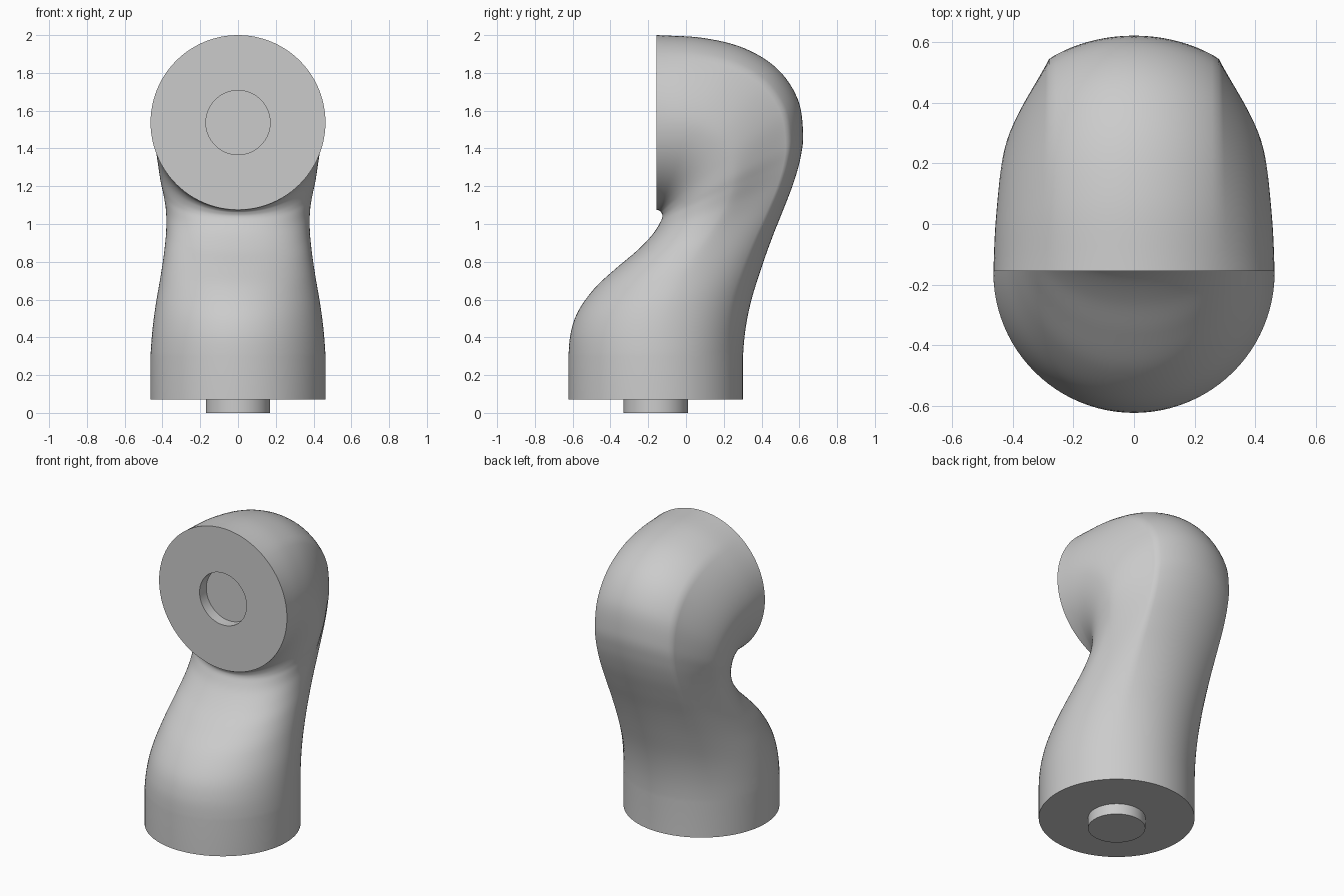
import bpy, bmesh
from math import sin, cos, pi, radians
from mathutils import Vector

cube = bpy.data.objects.get("Cube")
if cube:
    bpy.data.objects.remove(cube, do_unlink=True)

RADIUS = 0.463       # both joint faces
PIN = 0.17           # pin and socket
BASE_Y = -0.16       # axis of the base joint
FACE_Y = -0.155      # plane of the upper joint face
SEGMENTS = 96
STEPS = 6            # rings between neighbouring stations
CREASE = radians(37)

grey = bpy.data.materials.new("plain grey")
grey.use_nodes = True
colour = (0.6, 0.6, 0.6, 1)
grey.diffuse_color = colour
grey.node_tree.nodes["Principled BSDF"].inputs["Base Color"].default_value = colour

# Stations: inner curve y, z; outer curve y, z; half width
stations = [Vector(s) for s in (
    (-.622, .30, .302, .30, .463),
    (-.61, .425, .316, .45, .453),
    (-.57, .54, .347, .60, .436),
    (-.482, .662, .40, .77, .411),
    (-.365, .77, .457, .93, .391),
    (-.258, .86, .517, 1.08, .38),
    (-.177, .945, .57, 1.22, .382),
    (-.136, 1.01, .606, 1.35, .397),
    (-.125, 1.04, .62, 1.48, .413),
    (-.13, 1.06, .592, 1.66, .427),
    (-.137, 1.068, .485, 1.82, .439),
    (-.143, 1.072, .31, 1.93, .449),
    (-.149, 1.074, .09, 1.985, .458),
    (-.155, 1.075, -.155, 2.0, .463))]


def spline(points):
    """Smooth run of stations through the given ones."""
    before = points[0].copy()
    before[1] -= .12
    before[3] -= .15
    pts = [before] + points + [2 * points[-1] - points[-2]]
    run = []
    for a, b, c, d in zip(pts, pts[1:], pts[2:], pts[3:]):
        for i in range(STEPS):
            t = i / STEPS
            run.append(b + (c - a) * (t / 2)
                       + (2 * a - 5 * b + 4 * c - d) * (t * t / 2)
                       + (3 * b - a - 3 * c + d) * (t ** 3 / 2))
    return run + [points[-1]]


def section(station, along):
    """Round back band, creased and narrowed sides, squarer waist front."""
    inner = Vector((0, station[0], station[1]))
    outer = Vector((0, station[2], station[3]))
    width = min(station[4], RADIUS)
    centre, half = (inner + outer) / 2, (outer - inner) / 2
    narrow = width / RADIUS
    power = 1 / (1 + 0.12 * sin(pi * along) ** 4)
    pinch = 0.19 * max(0, sin(pi * along ** 1.4))
    ring = []
    for i in range(SEGMENTS):
        angle = 2 * pi * i / SEGMENTS
        turn = min(angle, 2 * pi - angle)
        side = 1 if angle <= pi else -1
        if turn <= pi / 2:
            t = min(1, max(0, (turn - CREASE) / (pi / 2 - CREASE)))
            x = RADIUS * sin(turn) * (1 + (narrow - 1) * sin(t * pi / 2))
            x -= pinch * t * (1 - t) ** 1.6
            depth = cos(turn)
        else:
            x = width * max(0, sin(turn)) ** power
            depth = -abs(cos(turn)) ** power
        ring.append(centre + half * depth + Vector((side * x, 0, 0)))
    return ring


def socket_ring(y):
    return [Vector((PIN * sin(a), y, 2 - RADIUS + PIN * cos(a)))
            for a in (2 * pi * i / SEGMENTS for i in range(SEGMENTS))]


def finish(obj):
    obj.data.materials.append(grey)
    bpy.ops.object.select_all(action='DESELECT')
    obj.select_set(True)
    bpy.context.view_layer.objects.active = obj
    bpy.ops.object.shade_smooth_by_angle(angle=radians(35))


# Arm shell: straight collar, bent body, flat joint face with a socket
collar = stations[0].copy()
collar[1] = collar[3] = 0.07
body = spline(stations)
rings = [section(collar, 0)]
rings += [section(s, i / (len(body) - 1)) for i, s in enumerate(body)]
rings += [socket_ring(FACE_Y), socket_ring(FACE_Y + 0.07)]

bm = bmesh.new()
loops = [[bm.verts.new(p) for p in ring] for ring in rings]
for low, high in zip(loops, loops[1:]):
    for i in range(SEGMENTS):
        j = (i + 1) % SEGMENTS
        bm.faces.new((low[i], low[j], high[j], high[i]))
bm.faces.new(loops[0])
bm.faces.new(loops[-1])
bmesh.ops.recalc_face_normals(bm, faces=bm.faces)
mesh = bpy.data.meshes.new("arm_link")
bm.to_mesh(mesh)
bm.free()
arm = bpy.data.objects.new("arm_link", mesh)
bpy.context.collection.objects.link(arm)
finish(arm)

# Locating pin under the collar
bpy.ops.mesh.primitive_cylinder_add(vertices=SEGMENTS, radius=PIN, depth=0.08,
                                    location=(0, BASE_Y, 0.04))
pin = bpy.context.object
pin.name = "base_pin"
finish(pin)
